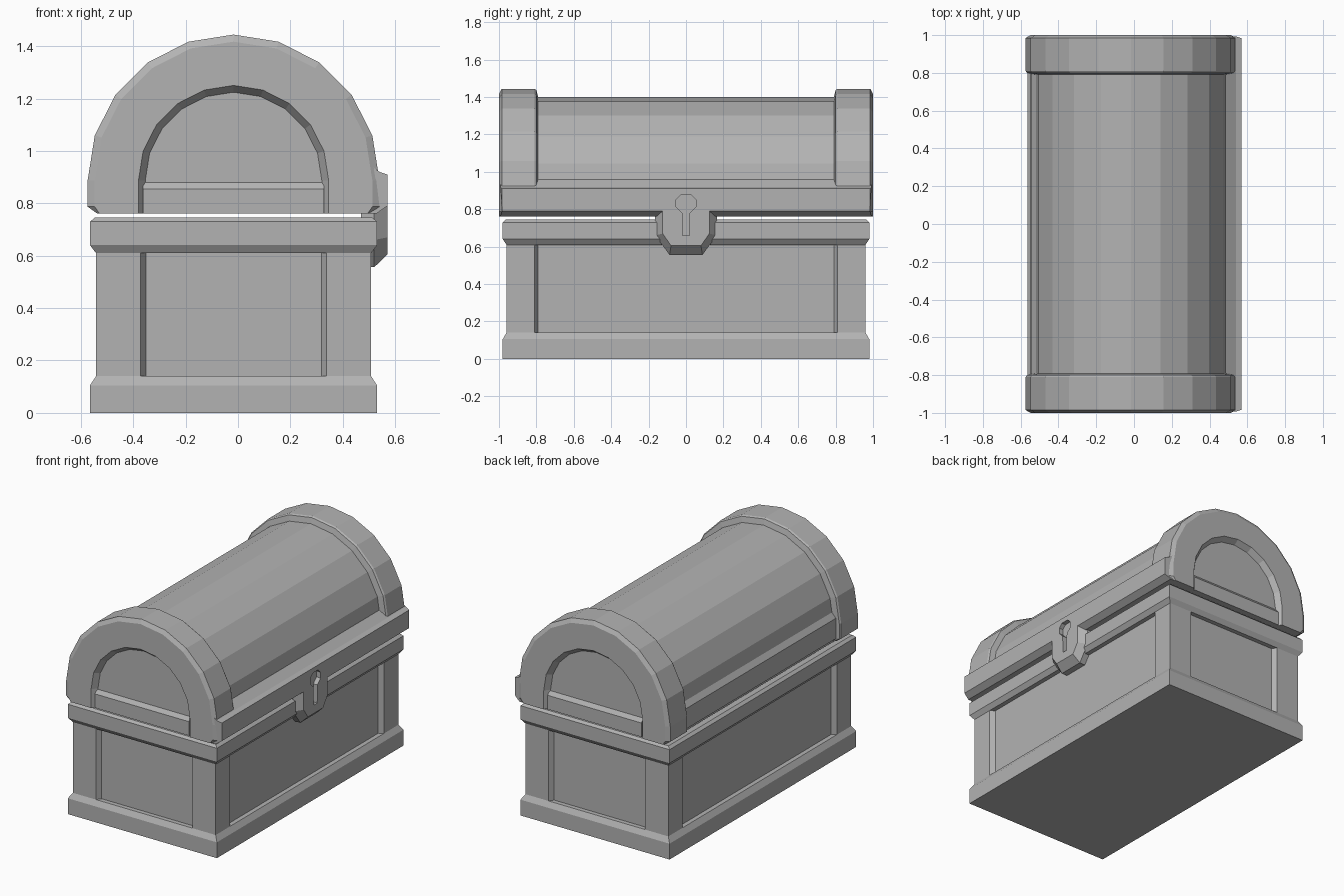
import bpy, bmesh
from math import sin, cos, pi

if "Cube" in bpy.data.objects:
    bpy.data.objects.remove(bpy.data.objects["Cube"])

CX = -0.017          # chest body sits slightly behind the clasp
LID_Z = 0.887        # height of the lid arch centre
LID_BOTTOM = 0.762

grey = bpy.data.materials.new("plain_grey")
grey.use_nodes = True
grey.diffuse_color = (0.45, 0.45, 0.45, 1)
grey.node_tree.nodes["Principled BSDF"].inputs["Base Color"].default_value = grey.diffuse_color


def loft(name, rings):
    """Skin a list of equal rings and cap both ends."""
    bm = bmesh.new()
    loops = [[bm.verts.new(p) for p in ring] for ring in rings]
    n = len(loops[0])
    for a, b in zip(loops, loops[1:]):
        for i in range(n):
            j = (i + 1) % n
            bm.faces.new((a[i], a[j], b[j], b[i]))
    bm.faces.new(loops[0])
    bm.faces.new(loops[-1])
    bmesh.ops.recalc_face_normals(bm, faces=bm.faces)
    mesh = bpy.data.meshes.new(name)
    bm.to_mesh(mesh)
    bm.free()
    mesh.materials.append(grey)
    obj = bpy.data.objects.new(name, mesh)
    bpy.context.scene.collection.objects.link(obj)
    return obj


def tiers(name, steps):
    """Stack rectangles given as (half width, half length, height)."""
    return loft(name, [[(CX + sx * w, sy * l, z) for sx, sy in
                        ((-1, -1), (1, -1), (1, 1), (-1, 1))] for w, l, z in steps])


def extrude_y(name, profile, length, y=0):
    return loft(name, [[(x, y + s * length, z) for x, z in profile] for s in (-1, 1)])


def arch_path():
    """Stations as (horizontal factor, vertical factor, base height)."""
    arc = [(cos(i * pi / 10), sin(i * pi / 10), LID_Z) for i in range(11)]
    legs = [(1, 0, LID_BOTTOM), (1, 0, LID_BOTTOM + 0.025)]
    return legs + arc + [(-1, 0, z) for _, _, z in reversed(legs)]


# Lower box: skirt, recessed panels between corner posts, rim
tiers("base_skirt", [(0.548, 0.98, 0), (0.548, 0.98, 0.105), (0.525, 0.96, 0.14)])
tiers("box_rim", [(0.525, 0.96, 0.61), (0.548, 0.98, 0.64),
                  (0.548, 0.98, 0.73), (0.53, 0.965, 0.745)])
corner = [(0.495, 0.79), (0.525, 0.81), (0.525, 0.96), (0.355, 0.96), (0.335, 0.93)]
outline = []
for sx, sy in ((1, 1), (-1, 1), (-1, -1), (1, -1)):
    quarter = corner if sx == sy else corner[::-1]
    outline += [(CX + sx * x, sy * y) for x, y in quarter]
loft("panelled_box", [[(x, y, z) for x, y in outline] for z in (0.14, 0.61)])

# Lid barrel
extrude_y("lid_barrel", [(CX + 0.513 * c, z + 0.513 * s) for c, s, z in arch_path()], 0.965)

# Arched end bands
for side, label in ((-1, "front"), (1, "back")):
    rings = []
    path = arch_path()
    for i, (c, s, z) in enumerate(path):
        cut = 0.035 if i in (0, len(path) - 1) else 0
        section = [(0.337, 0.965), (0.363, 1.0), (0.53 - cut / 2, 1.0), (0.557 - cut, 0.985),
                   (0.557 - cut, 0.81), (0.55 - cut, 0.8), (0.51, 0.79)]
        rings.append([(CX + r * c, side * y, z + r * s) for r, y in section])
    loft(label + "_arch_band", rings)
    # Plank at the foot of the arched end panel
    plank = [(0.965, LID_BOTTOM), (0.985, LID_BOTTOM), (0.985, 0.855), (0.965, 0.88), (0.9, 0.88), (0.9, LID_BOTTOM)]
    loft(label + "_lid_plank", [[(CX + sx * 0.345, side * y, z) for y, z in plank]
                                for sx in (-1, 1)])

# Lid sills along the long sides
extrude_y("rear_sill", [(-0.4, LID_BOTTOM), (-0.51, LID_BOTTOM), (-0.545, 0.785),
                        (-0.545, 0.92), (-0.515, 0.96), (-0.4, 0.96)], 0.9)
sill = [(0.4, LID_BOTTOM), (0.53, LID_BOTTOM), (0.57, 0.79), (0.57, 0.91), (0.54, 0.92),
        (0.485, 0.96), (0.4, 0.96)]
clasp_sill = loft("clasp_sill", [[(x, y, z) if abs(y) < 0.98 or x < 0.56 else (x, y * 0.99, z)
                                  for x, z in sill] for y in (-0.993, 0.993)])

# Hanging clasp plate with bevelled edges
def clasp_ring(x, w, low_w, knee, low):
    pts = [(w, 0.79), (w, knee), (low_w, low)]
    return [(x, y, z) for y, z in pts] + [(x, -y, z) for y, z in reversed(pts)]

clasp = loft("clasp_plate", [clasp_ring(0.47, 0.165, 0.088, 0.66, 0.556),
                             clasp_ring(0.52, 0.165, 0.088, 0.66, 0.556),
                             clasp_ring(0.57, 0.125, 0.08, 0.67, 0.605)])

# Keyhole recess
half = [(0.018, 0.66), (0.02, 0.78), (0.053, 0.813), (0.053, 0.852), (0.028, 0.877)]
hole = half + [(-y, z) for y, z in reversed(half)]
cutter = loft("keyhole_cutter", [[(x, y, z) for y, z in hole] for x in (0.54, 0.6)])
cutter.hide_render = True
for part in (clasp_sill, clasp):
    mod = part.modifiers.new("keyhole", 'BOOLEAN')
    mod.object = cutter
    mod.solver = 'EXACT'
    bpy.context.view_layer.update()
    cut_mesh = bpy.data.meshes.new_from_object(
        part.evaluated_get(bpy.context.evaluated_depsgraph_get()))
    part.modifiers.clear()
    part.data = cut_mesh
bpy.data.objects.remove(cutter)
